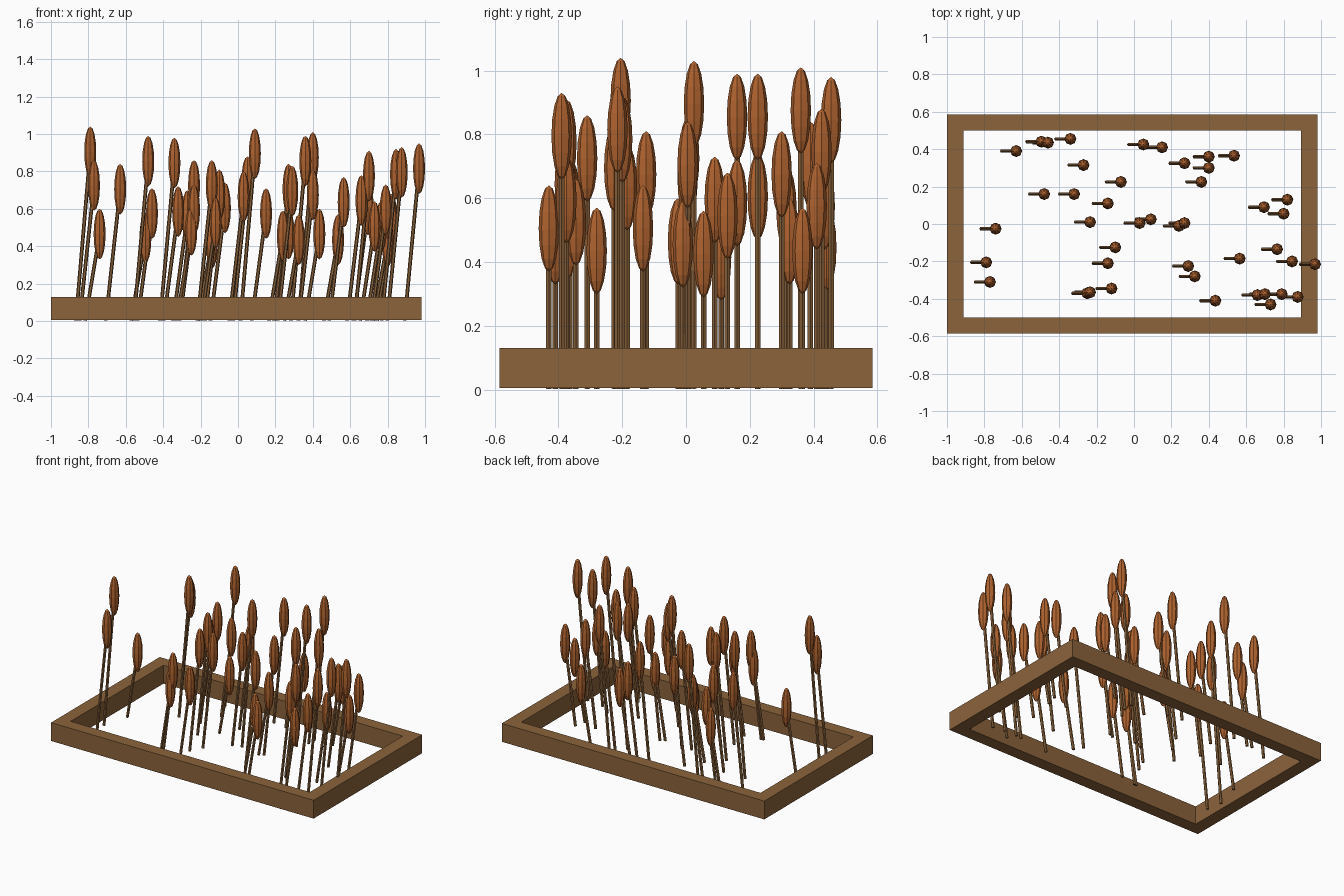
import bpy, bmesh, math
from mathutils import Matrix, Vector

if "Cube" in bpy.data.objects:
    bpy.data.objects.remove(bpy.data.objects["Cube"])


def material(name, rgb):
    m = bpy.data.materials.new(name)
    m.diffuse_color = (*rgb, 1)
    m.use_nodes = True
    m.node_tree.nodes["Principled BSDF"].inputs["Base Color"].default_value = m.diffuse_color
    return m


WOOD = material("brown wood", (0.258, 0.125, 0.044))
RUST = material("rust brown", (0.434, 0.125, 0.028))


def finish(name, bm, mat):
    bmesh.ops.recalc_face_normals(bm, faces=bm.faces)
    mesh = bpy.data.meshes.new(name)
    bm.to_mesh(mesh)
    bm.free()
    mesh.materials.append(mat)
    obj = bpy.data.objects.new(name, mesh)
    bpy.context.collection.objects.link(obj)
    return obj


# Rectangular planter frame, open at top and bottom
def ring(bm, x0, x1, y0, y1, z):
    return [bm.verts.new((x, y, z)) for x, y in ((x0, y0), (x1, y0), (x1, y1), (x0, y1))]


bm = bmesh.new()
outer, inner = (-1.0, 0.98, -0.585, 0.585), (-0.912, 0.892, -0.5, 0.5)
loops = [ring(bm, *outer, 0.005), ring(bm, *outer, 0.13),
         ring(bm, *inner, 0.13), ring(bm, *inner, 0.005)]
for k in range(4):
    a, b = loops[k], loops[(k + 1) % 4]
    for i in range(4):
        j = (i + 1) % 4
        bm.faces.new((a[i], a[j], b[j], b[i]))
finish("planter_frame", bm, WOOD)

# Reeds: head x, head y, tip height
REEDS = [
    (-.63, .39, .84), (-.495, .44, .58), (-.46, .435, .71), (-.34, .455, .98),
    (-.27, .315, .70), (-.48, .16, .99), (-.32, .16, .72), (-.235, .01, .86),
    (-.07, .225, .74), (-.14, .11, .55), (-.10, -.125, .81), (-.14, -.21, .86),
    (-.12, -.345, .66), (-.25, -.37, .62), (-.235, -.365, .73), (.05, .425, .88),
    (.15, .41, .71), (.09, .025, 1.03), (.03, .005, .80), (.27, .325, .60),
    (.29, -.225, .83), (.325, -.28, .57), (.24, -.01, .59), (.27, .005, .84),
    (.36, .225, .99), (.40, .36, 1.01), (.40, .30, .81), (.535, .365, .57),
    (.565, -.185, .77), (.435, -.41, .60), (.66, -.38, .78), (.70, -.375, .91),
    (.73, -.43, .64), (.79, -.375, .73), (.875, -.39, .93), (.845, -.20, .92),
    (.968, -.215, .95), (.765, -.135, .64), (.80, .055, .56), (.82, .13, .68),
    (.695, .09, .73), (-.74, -.025, .60), (-.79, -.205, 1.04), (-.77, -.31, .86),
]
LEAN, HALF, RADIUS = 0.077, 0.135, 0.032
stems, heads = bmesh.new(), bmesh.new()
for x, y, tip in REEDS:
    centre = Vector((x, y, tip - HALF))
    base = Vector((x - LEAN, y, 0.003))
    axis = centre - base
    turn = axis.to_track_quat('Z', 'Y').to_matrix().to_4x4()
    bmesh.ops.create_cone(stems, cap_ends=True, segments=6, radius1=0.01, radius2=0.01,
                          depth=axis.length,
                          matrix=Matrix.Translation((centre + base) / 2) @ turn)
    bmesh.ops.create_uvsphere(heads, u_segments=8, v_segments=8, radius=1,
                              matrix=Matrix.Translation(centre)
                              @ Matrix.Diagonal((RADIUS, RADIUS, HALF, 1)))
finish("reed_stems", stems, WOOD)
finish("reed_heads", heads, RUST)
